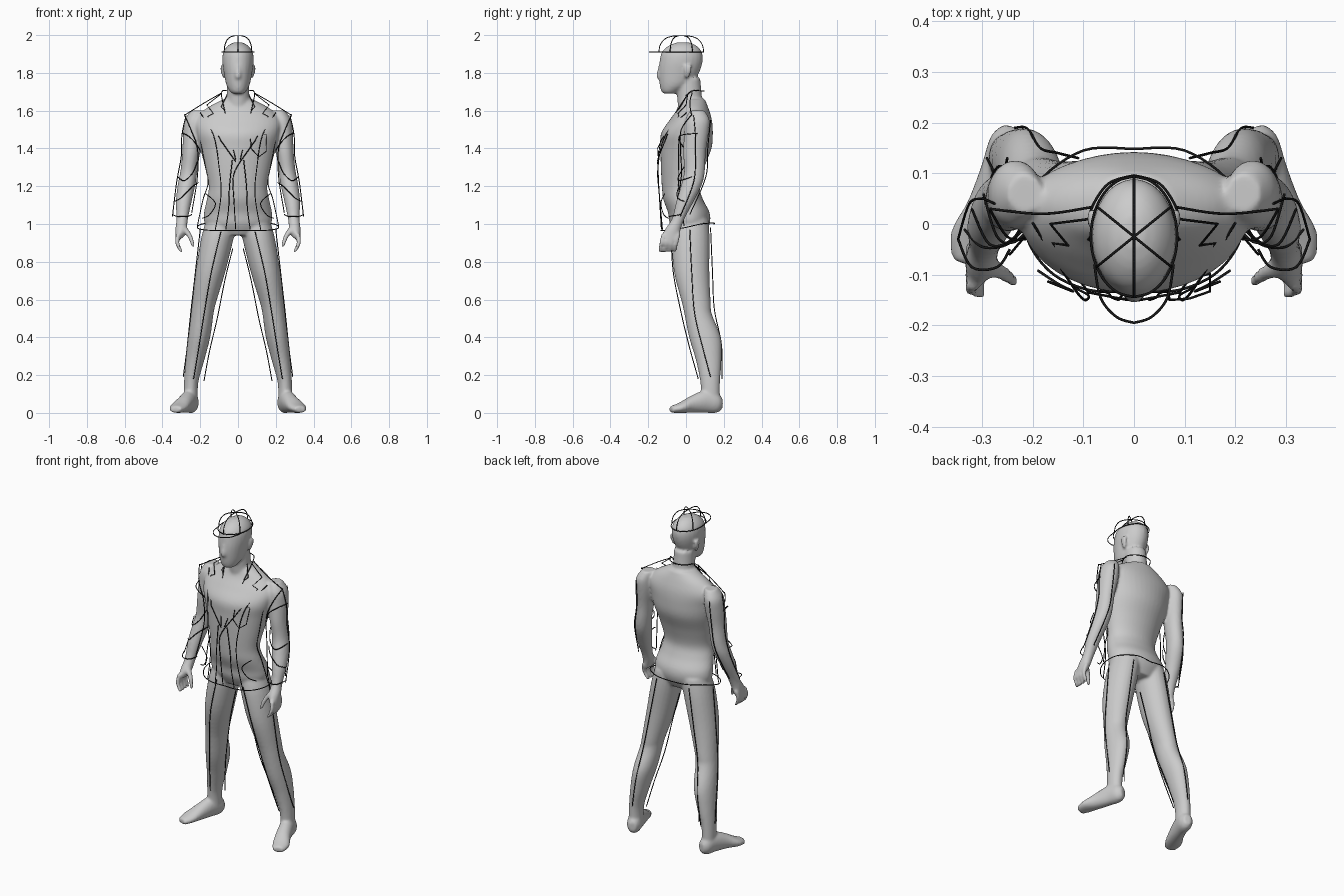
import bpy, bmesh, math
from mathutils import Vector

ink = bpy.data.materials.new("ink")
ink.diffuse_color = (0.01, 0.01, 0.01, 1)


def smooth_path(pts, n=5):
    """Catmull-Rom samples through tuples of any length."""
    out = []
    for i in range(len(pts) - 1):
        a, b, c, d = (pts[max(i - 1, 0)], pts[i], pts[i + 1], pts[min(i + 2, len(pts) - 1)])
        for k in range(n):
            t = k / n
            out.append(tuple(0.5 * (2 * q + (r - p) * t + (2 * p - 5 * q + 4 * r - s) * t * t
                                    + (3 * q - p - 3 * r + s) * t ** 3)
                             for p, q, r, s in zip(a, b, c, d)))
    return out + [tuple(pts[-1])]


body = bmesh.new()


def loft(rings, u=(1, 0, 0), v=(0, 1, 0), sides=(1,), seg=24):
    """Closed tube through elliptical rings (x, y, z, a, b); sides=(1, -1) mirrors it."""
    for s in sides:
        loops = []
        for x, y, z, a, b in smooth_path(rings):
            loop = []
            for k in range(seg):
                t = 2 * math.pi * k / seg
                p = Vector((x, y, z)) + Vector(u) * a * math.cos(t) + Vector(v) * b * math.sin(t)
                loop.append(body.verts.new((p.x * s, p.y, p.z)))
            loops.append(loop)
        for l, m in zip(loops, loops[1:]):
            for k in range(seg):
                body.faces.new((l[k], l[(k + 1) % seg], m[(k + 1) % seg], m[k]))
        body.faces.new(loops[0][::-1])
        body.faces.new(loops[-1])


both = (1, -1)
# torso
loft([(0, .02, .94, .12, .075), (0, .02, 1.0, .175, .105), (0, .015, 1.06, .18, .11),
      (0, -.015, 1.13, .165, .105), (0, -.028, 1.2, .155, .1), (0, -.018, 1.3, .175, .115),
      (0, 0, 1.4, .2, .135), (0, .005, 1.48, .22, .137), (0, .025, 1.55, .225, .112),
      (0, .037, 1.61, .17, .083), (0, .035, 1.66, .08, .065)], seg=40)
# neck and head
loft([(0, .03, 1.58, .075, .07), (0, .02, 1.66, .062, .066), (0, .01, 1.77, .058, .066)])
loft([(0, -.085, 1.69, .03, .035), (0, -.08, 1.705, .045, .052), (0, -.055, 1.74, .063, .085),
      (0, -.038, 1.8, .075, .107), (0, -.026, 1.86, .083, .114), (0, -.022, 1.91, .078, .106),
      (0, -.018, 1.945, .052, .072), (0, -.015, 1.962, .02, .03)])
# nose and ears
loft([(0, -.135, 1.765, .012, .012), (0, -.143, 1.785, .016, .014), (0, -.135, 1.84, .009, .01)])
loft([(.076, .005, 1.775, .006, .01), (.083, .01, 1.81, .009, .02),
      (.085, .014, 1.84, .007, .02)], sides=both, seg=12)
# legs
loft([(.085, .03, 1.02, .085, .09), (.11, .025, .92, .086, .1), (.145, .03, .75, .079, .094),
      (.18, .055, .58, .063, .076), (.19, .065, .52, .06, .073), (.207, .1, .4, .06, .084),
      (.228, .12, .28, .05, .068), (.248, .128, .16, .038, .052), (.25, .13, .06, .038, .05)],
     sides=both)
# feet, lofted from heel to toe
loft([(.235, .19, .05, .022, .03), (.245, .16, .055, .04, .055), (.262, .1, .06, .042, .06),
      (.287, .03, .046, .044, .046), (.315, -.03, .028, .049, .028), (.33, -.08, .018, .032, .018)],
     u=(.94, .34, 0), v=(0, 0, 1), sides=both)
# arms
loft([(.215, .06, 1.6, .035, .04), (.232, .06, 1.55, .05, .065), (.238, .055, 1.48, .053, .065),
      (.248, .045, 1.38, .047, .06), (.26, .045, 1.28, .045, .055), (.272, .03, 1.21, .047, .055),
      (.287, -.005, 1.12, .042, .046), (.295, -.04, 1.03, .031, .034),
      (.302, -.07, .97, .03, .042), (.312, -.08, .925, .021, .046)], sides=both)
# fingers and thumbs
for i in range(4):
    y = -.118 + i * .026
    loft([(.315, y, .95, .013, .013), (.322, y - .012, .9, .012, .012),
          (.298, y - .02, .85, .01, .01)], sides=both, seg=10)
loft([(.29, -.08, .985, .02, .02), (.255, -.1, .935, .015, .015), (.236, -.115, .88, .01, .01)],
     sides=both, seg=10)

bmesh.ops.recalc_face_normals(body, faces=body.faces)
mesh = bpy.data.meshes.new("body")
body.to_mesh(mesh)
figure = bpy.data.objects.new("body", mesh)
bpy.context.collection.objects.link(figure)
fuse = figure.modifiers.new("fuse", 'REMESH')
fuse.mode, fuse.voxel_size, fuse.use_smooth_shade = 'VOXEL', .008, True
relax = figure.modifiers.new("relax", 'SMOOTH')
relax.factor, relax.iterations = .5, 5


def strokes(name, lines, mirror=True, bend=True):
    """Thin inked lines through the given points."""
    data = bpy.data.curves.new(name, 'CURVE')
    data.dimensions, data.bevel_depth, data.bevel_resolution = '3D', .0026, 1
    data.use_fill_caps = True
    for pts in lines:
        path = smooth_path(pts, 6) if bend else pts
        for s in (both if mirror else (1,)):
            sp = data.splines.new('POLY')
            sp.points.add(len(path) - 1)
            for p, q in zip(sp.points, path):
                p.co = (q[0] * s, q[1], q[2], 1)
    data.materials.append(ink)
    bpy.context.collection.objects.link(bpy.data.objects.new(name, data))


def front(*xz):
    """Lay (x, z) points on the jacket front."""
    out = []
    for x, z in xz:
        y = -.147 + (z - 1.42) * .58 if z > 1.42 else -.15 + max(0, 1.3 - z) * .06
        out.append((x, y + 3.5 * max(0, abs(x) - .08) ** 2, z))
    return out


# cap: band, visor and crown seams
cy = -.025
band = [(.085 * math.sin(t), cy + .119 * math.cos(t), 1.91)
        for t in (k * math.pi / 8 for k in range(9))]
strokes("cap_band", [band])
strokes("cap_visor", [[(.078, -.08, 1.91), (.066, -.145, 1.91), (.035, -.183, 1.91), (0, -.195, 1.91)]])
seams = []
for a in (0, 60, 120, 180):
    sx, sy = math.sin(math.radians(a)), math.cos(math.radians(a))
    seams.append([(.085 * sx * r, cy + .119 * sy * r, z)
                  for r, z in ((1, 1.91), (.93, 1.95), (.7, 1.982), (.35, 1.995), (0, 1.997))])
strokes("cap_seams", seams)

# collars and lapels
strokes("jacket_collar", [[(0, .096, 1.705), (.05, .08, 1.705), (.082, .035, 1.705), (.088, .0, 1.68)],
                          front((.088, 1.68), (.06, 1.55), (.012, 1.34))])
strokes("shirt_collar", [front((.05, 1.7), (.09, 1.62), (.045, 1.575), (0, 1.64), (.05, 1.7))],
        bend=False)
strokes("lapels", [front((.088, 1.69), (.165, 1.63), (.13, 1.585), (.16, 1.57), (.09, 1.44), (.012, 1.33))],
        bend=False)

# jacket body
strokes("shoulder_seams", [[(.085, .033, 1.695), (.18, .02, 1.64), (.285, .03, 1.575)]])
strokes("front_seams", [front((.2, 1.59), (.13, 1.47), (.1, 1.3), (.09, 1.15), (.12, .97)),
                        front((.03, 1.34), (.045, 1.2), (.05, 1.08), (.065, .97))])
strokes("front_opening", [front((.012, 1.33), (-.025, 1.25), (-.02, 1.1), (-.012, .97))], mirror=False)
strokes("jacket_sides", [[(.2, -.04, 1.45), (.175, -.04, 1.32), (.158, -.04, 1.22),
                          (.185, -.03, 1.13), (.215, -.01, .99)]])
strokes("jacket_hem", [[(0, -.132, .965), (.09, -.13, .965), (.17, -.09, .968), (.215, -.01, .98),
                        (.19, .08, 1.0), (.1, .145, 1.005), (0, .148, 1.0)]])
strokes("chest_pocket", [front((.065, 1.47), (.15, 1.475), (.15, 1.385), (.11, 1.355),
                               (.07, 1.4), (.065, 1.47))], mirror=False, bend=False)
strokes("hip_pockets", [front((.17, 1.16), (.12, 1.11), (.15, 1.05), (.19, 1.03))])

# sleeves
strokes("sleeve_seams", [
    [(.275, .04, 1.575), (.297, .05, 1.47), (.3, .05, 1.36), (.325, .04, 1.22), (.347, -.03, 1.04)],
    [(.285, .03, 1.58), (.25, -.025, 1.5), (.215, -.03, 1.4), (.215, -.025, 1.25), (.245, -.06, 1.06)],
    [(.25, .13, 1.55), (.255, .115, 1.4), (.275, .105, 1.25), (.31, .02, 1.05)]])
strokes("sleeve_folds", [
    [(.297, .06, 1.48), (.27, -.025, 1.47), (.235, -.035, 1.44), (.2, .0, 1.39)],
    [(.32, .03, 1.25), (.285, -.04, 1.23), (.24, -.03, 1.27), (.215, .01, 1.33)],
    [(.21, .0, 1.22), (.25, -.04, 1.19), (.3, -.045, 1.14), (.335, -.01, 1.12)]])
strokes("sleeve_cuffs", [[(.347, -.03, 1.05), (.32, -.085, 1.04), (.27, -.085, 1.04), (.245, -.05, 1.05)]])

# trouser seams: front crease, inner, outer and back
strokes("trouser_seams", [
    [(.09, -.08, .96), (.14, -.068, .75), (.175, -.03, .55), (.205, .015, .36), (.235, .065, .18)],
    [(.028, .02, .87), (.07, .03, .7), (.11, .05, .5), (.15, .09, .33), (.18, .13, .17)],
    [(.2, .02, .97), (.225, .03, .75), (.25, .045, .53), (.27, .09, .34), (.29, .13, .19)],
    [(.11, .13, .98), (.15, .14, .75), (.185, .15, .55), (.21, .188, .36), (.235, .19, .18)]])
